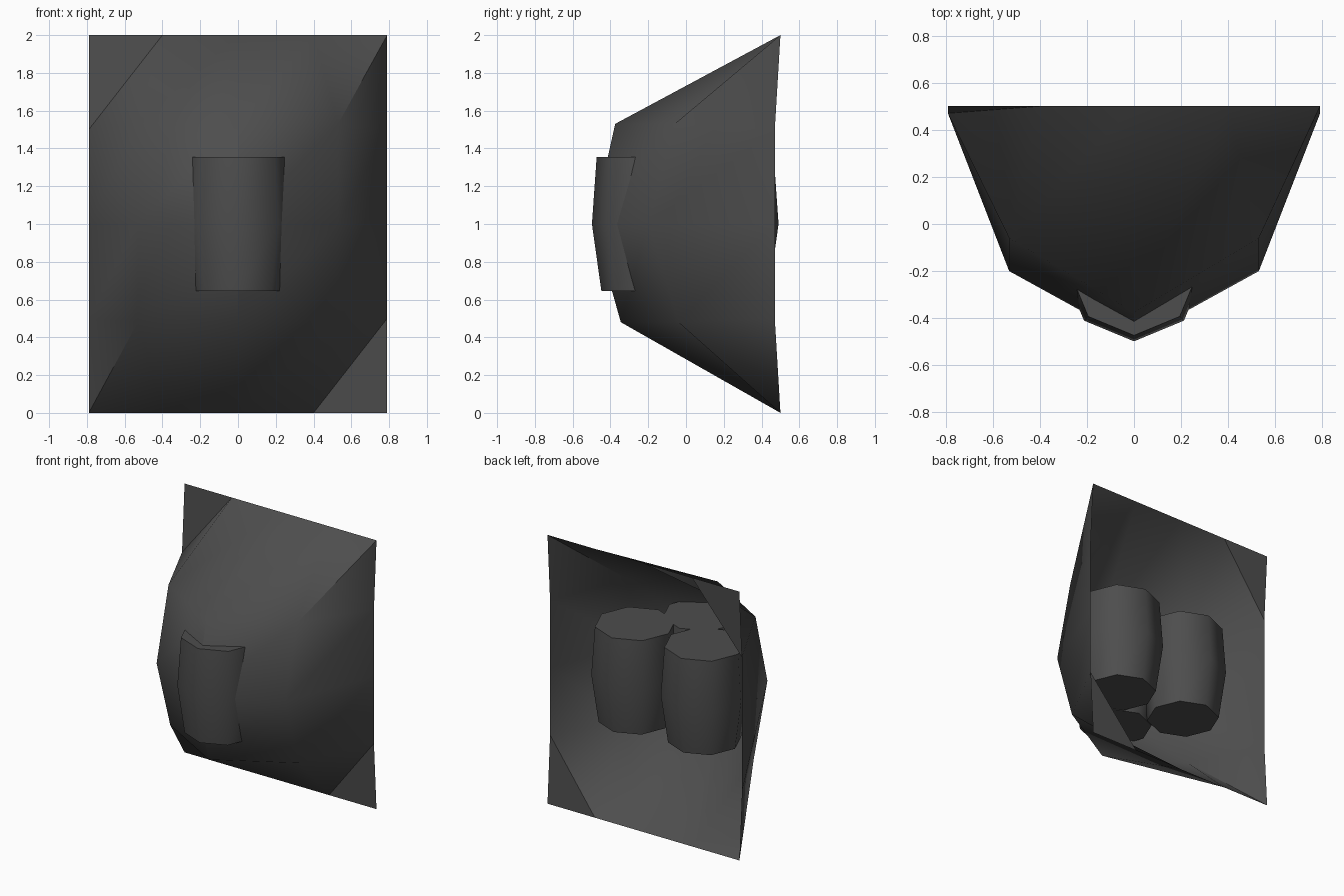
import bpy, bmesh, math

if "Cube" in bpy.data.objects:
    bpy.data.objects.remove(bpy.data.objects["Cube"])

# One dark grey for everything
grey = bpy.data.materials.new("dark grey")
grey.diffuse_color = (0.075, 0.075, 0.075, 1)
grey.use_nodes = True
grey.node_tree.nodes["Principled BSDF"].inputs["Base Color"].default_value = grey.diffuse_color


def finish(name, bm, angle):
    mesh = bpy.data.meshes.new(name)
    bm.to_mesh(mesh)
    bm.free()
    mesh.materials.append(grey)
    obj = bpy.data.objects.new(name, mesh)
    bpy.context.collection.objects.link(obj)
    bpy.ops.object.select_all(action='DESELECT')
    obj.select_set(True)
    bpy.context.view_layer.objects.active = obj
    bpy.ops.object.shade_smooth_by_angle(angle=math.radians(angle))
    return obj


# Bulging cover sheet, open at the back: one row per height, bottom to top.
# Each row holds (x, y, z) for the border, the side bulge and the middle.
rows = [
    [(0.79, 0.50, 0.0), (0.40, 0.50, 0.0), (0, 0.50, 0.0)],
    [(0.79, 0.47, 0.5), (0.53, -0.04, 0.48), (0, -0.345, 0.48)],
    [(0.79, 0.47, 1.0), (0.53, -0.20, 1.0), (0, -0.492, 1.0)],
    [(0.79, 0.47, 1.5), (0.53, -0.06, 1.53), (0, -0.375, 1.53)],
    [(0.79, 0.50, 2.0), (0.40, 0.50, 2.0), (0, 0.50, 2.0)],
]
bm = bmesh.new()
grid = []
for border, side, mid in rows:
    mirrored = [(-x, y, z) for x, y, z in (border, side)]
    grid.append([bm.verts.new(p) for p in mirrored + [mid, side, border]])
for r in range(4):
    for c in range(4):
        a, b = grid[r][c], grid[r][c + 1]
        d, e = grid[r + 1][c], grid[r + 1][c + 1]
        # every panel folds along the same rising diagonal
        bm.faces.new((a, b, e))
        bm.faces.new((a, e, d))
finish("cover_sheet", bm, 55)


# Eight-sided barrels with a bulging middle
def barrel(name, cx, cy):
    bm = bmesh.new()
    rings = []
    for z, radius in ((0.645, 0.25), (1.0, 0.30), (1.355, 0.275)):
        rings.append([bm.verts.new((cx + radius * math.cos(i * math.pi / 4),
                                    cy + radius * math.sin(i * math.pi / 4), z))
                      for i in range(8)])
    for low, high in zip(rings, rings[1:]):
        for i in range(8):
            j = (i + 1) % 8
            bm.faces.new((low[i], low[j], high[j], high[i]))
    bm.faces.new(rings[0][::-1])
    bm.faces.new(rings[-1])
    finish(name, bm, 55)


barrel("front_barrel", 0, -0.198)
barrel("back_barrel_right", 0.286, 0.19)
barrel("back_barrel_left", -0.286, 0.19)
